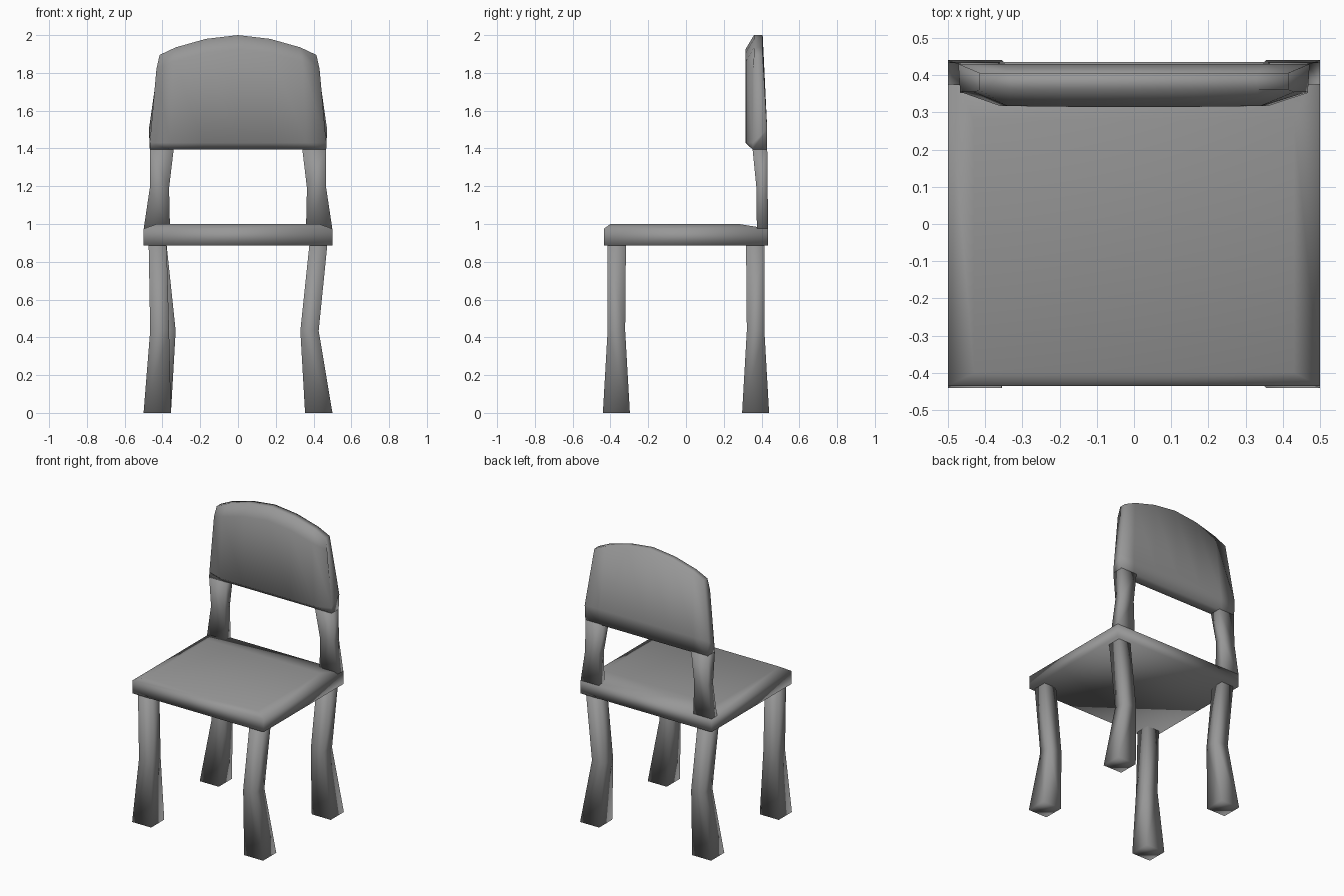
import bpy, bmesh

if "Cube" in bpy.data.objects:
    bpy.data.objects.remove(bpy.data.objects["Cube"])

# Dark grey for every part
grey = bpy.data.materials.new("dark_grey")
grey.diffuse_color = (0.31, 0.31, 0.31, 1)
grey.use_nodes = True
grey.node_tree.nodes["Principled BSDF"].inputs["Base Color"].default_value = grey.diffuse_color


def loft(name, rings):
    """Skin a row of equal-length point loops and cap both ends."""
    bm = bmesh.new()
    loops = [[bm.verts.new(p) for p in ring] for ring in rings]
    n = len(loops[0])
    for a, b in zip(loops, loops[1:]):
        for i in range(n):
            j = (i + 1) % n
            bm.faces.new((a[i], a[j], b[j], b[i]))
    bm.faces.new(loops[0][::-1])
    bm.faces.new(loops[-1])
    bmesh.ops.recalc_face_normals(bm, faces=bm.faces)
    for f in bm.faces:
        f.smooth = True
    mesh = bpy.data.meshes.new(name)
    bm.to_mesh(mesh)
    bm.free()
    mesh.materials.append(grey)
    obj = bpy.data.objects.new(name, mesh)
    bpy.context.collection.objects.link(obj)
    return obj


def rect(x0, x1, y0, y1, z):
    return [(x0, y0, z), (x1, y0, z), (x1, y1, z), (x0, y1, z)]


# Seat: slab whose top slopes down to a lower rim
loft("seat", [
    rect(-0.5, 0.5, -0.435, 0.435, 0.885),
    rect(-0.5, 0.5, -0.435, 0.435, 0.975),
    rect(-0.43, 0.43, -0.40, 0.28, 1.0),
])

# Legs: square, flared at the foot, bent in at the knee (front left is straighter)
for side, s in (("left", -1), ("right", 1)):
    for end, e in (("front", -1), ("back", 1)):
        knee = (0.365, 0.465) if (s, e) == (-1, -1) else (0.33, 0.427)
        loft(f"{end}_{side}_leg", [
            rect(s * 0.355, s * 0.5, e * 0.297, e * 0.44, 0),
            rect(s * knee[0], s * knee[1], e * 0.322, e * 0.415, 0.435),
            rect(s * 0.378, s * 0.473, e * 0.318, e * 0.415, 0.89),
        ])

    # Posts that carry the backrest
    loft(f"{side}_back_post", [
        rect(s * 0.36, s * 0.5, 0.375, 0.435, 0.97),
        rect(s * 0.365, s * 0.467, 0.373, 0.432, 1.19),
        rect(s * 0.34, s * 0.467, 0.352, 0.43, 1.4),
    ])


# Backrest: vertical sections swept across the width under an arched top
def section(s, xb, xm, xu, xt, zt, yf):
    pts = [(xb, 0.43, 1.395), (xm, 0.43, 1.5), (xt, 0.406, zt), (xt, 0.36, zt),
           (xu, yf, zt - 0.075), (xb, yf, 1.43), (xb, 0.352, 1.395)]
    return [(s * x, y, z) for x, y, z in pts]


half = [
    (0.467, 0.472, 0.432, 0.415, 1.895, 0.355),
    (0.36, 0.36, 0.34, 0.33, 1.935, 0.317),
    (0.18, 0.18, 0.175, 0.17, 1.98, 0.315),
]
loft("backrest",
     [section(-1, *h) for h in half]
     + [section(1, 0, 0, 0, 0, 2.0, 0.315)]
     + [section(1, *h) for h in reversed(half)])
